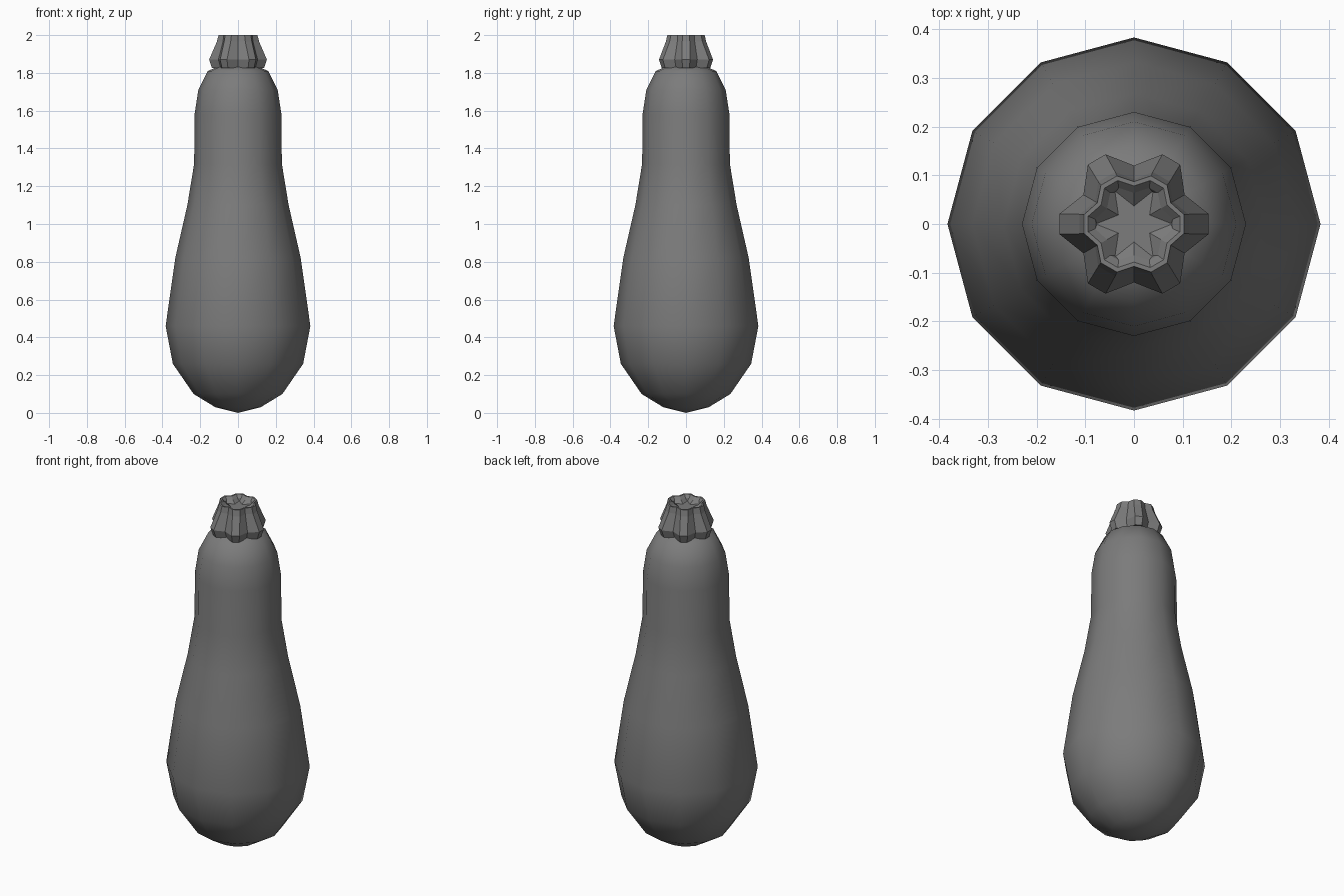
import bpy, bmesh
from math import pi
from mathutils import Vector, Matrix

cube = bpy.data.objects.get("Cube")
if cube:
    bpy.data.objects.remove(cube)

grey = bpy.data.materials.new("plain grey")
grey.use_nodes = True
colour = (0.2, 0.2, 0.2, 1)
grey.diffuse_color = colour
grey.node_tree.nodes["Principled BSDF"].inputs["Base Color"].default_value = colour


def turned(points, count, z):
    """Repeat a few outline points around the z axis."""
    return [Matrix.Rotation(2 * pi * i / count, 3, "Z") @ Vector((x, y, z))
            for i in range(count) for x, y in points]


def loft(name, loops, bottom, top, smooth):
    """Skin closed loops and close both ends with a fan to a pole."""
    bm = bmesh.new()
    rings = [[bm.verts.new(p) for p in loop] for loop in loops]
    n = len(rings[0])
    for a, b in zip(rings, rings[1:]):
        for i in range(n):
            j = (i + 1) % n
            bm.faces.new((a[i], a[j], b[j], b[i]))
    low, high = bm.verts.new((0, 0, bottom)), bm.verts.new((0, 0, top))
    for i in range(n):
        j = (i + 1) % n
        bm.faces.new((low, rings[0][j], rings[0][i]))
        bm.faces.new((high, rings[-1][i], rings[-1][j]))
    for f in bm.faces:
        f.smooth = smooth
    mesh = bpy.data.meshes.new(name)
    bm.to_mesh(mesh)
    bm.free()
    mesh.materials.append(grey)
    obj = bpy.data.objects.new(name, mesh)
    bpy.context.collection.objects.link(obj)
    return obj


# Twelve-sided smooth body: radius, height
body = [(0.12, 0.03), (0.235, 0.1), (0.345, 0.26), (0.383, 0.46),
        (0.332, 0.82), (0.268, 1.1), (0.232, 1.32), (0.23, 1.58),
        (0.21, 1.71), (0.16, 1.81), (0.09, 1.84)]
loft("squash_body", [turned([(r, 0)], 12, z) for r, z in body], 0, 1.85, True)

# Six-lobed faceted stem with a sunken star: tip, half width, valley, height
stem = [(0.138, 0.018, 0.105, 1.825), (0.153, 0.021, 0.12, 1.87),
        (0.112, 0.02, 0.092, 1.965), (0.103, 0.019, 0.087, 2.0),
        (0.094, 0.016, 0.078, 2.0), (0.08, 0.01, 0.064, 1.985),
        (0.076, 0.001, 0.037, 1.97)]
valley_turn = Matrix.Rotation(pi / 6, 2)
loft("stem", [turned([(t, -w), (t, w), valley_turn @ Vector((v, 0))], 6, z)
              for t, w, v, z in stem], 1.835, 1.97, False)
